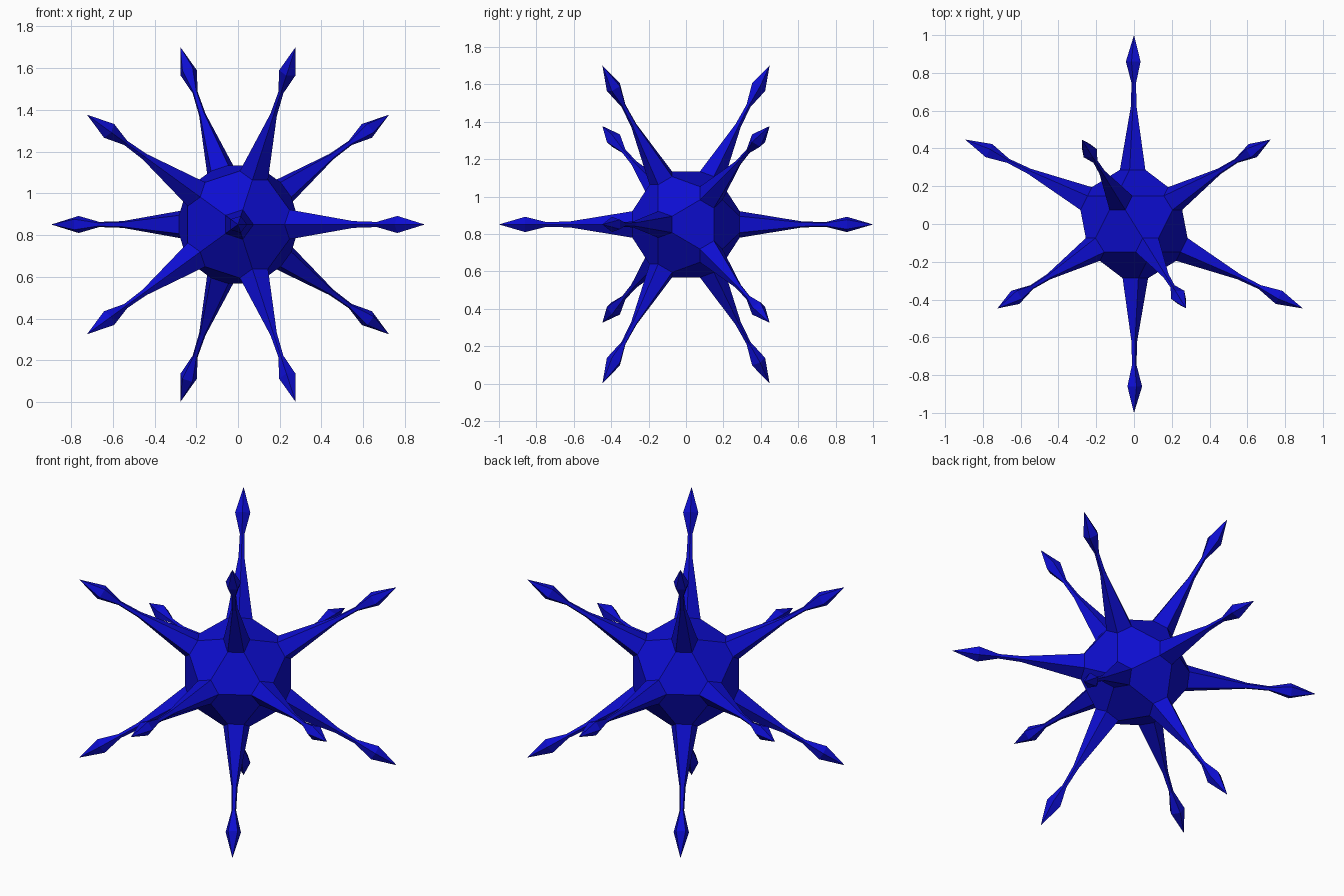
import bpy, bmesh
from math import radians
from mathutils import Matrix

if "Cube" in bpy.data.objects:
    bpy.data.objects.remove(bpy.data.objects["Cube"])

CORE_R = 0.333      # icosahedron radius before its corners are cut
CUT = 0.25          # fraction of each edge removed at a corner
BASE = (CORE_R * (1 - 0.5528 * CUT), CORE_R * CUT * 0.8944)
# (distance from centre, radius) of each pentagonal ring along a spike
RINGS = [(0.62, 0.017), (0.745, 0.013), (0.86, 0.043)]
TIP = 1.0


def place_ring(face, dist, radius):
    """Centre a pentagon on its spike axis at the given distance and radius."""
    centre = face.calc_center_median()
    axis = centre.normalized()
    for v in face.verts:
        v.co = axis * dist + (v.co - centre).normalized() * radius


bm = bmesh.new()

# Core: icosahedron with its twelve corners cut to pentagons
bmesh.ops.create_icosphere(bm, subdivisions=1, radius=CORE_R)
bmesh.ops.bevel(bm, geom=bm.verts[:], offset=CUT * CORE_R * 1.0515,
                offset_type='OFFSET', affect='VERTICES', segments=1, profile=0.5)
caps = [f for f in bm.faces if len(f.verts) == 5]
for f in caps:
    place_ring(f, *BASE)

# Spikes: taper each pentagon to a thin neck, then flare to the head
for dist, radius in RINGS:
    caps = bmesh.ops.extrude_discrete_faces(bm, faces=caps)["faces"]
    for f in caps:
        place_ring(f, dist, radius)

# Pointed tips
for v in bmesh.ops.poke(bm, faces=caps)["verts"]:
    v.co = v.co.normalized() * TIP

# Poles point along y, lowest tips rest on the ground
bm.transform(Matrix.Rotation(radians(90), 4, 'X'))
low = min(v.co.z for v in bm.verts)
bm.transform(Matrix.Translation((0, 0, -low)))
bmesh.ops.recalc_face_normals(bm, faces=bm.faces[:])

mesh = bpy.data.meshes.new("spiked_ball")
bm.to_mesh(mesh)
bm.free()
obj = bpy.data.objects.new("spiked_ball", mesh)
bpy.context.collection.objects.link(obj)

blue = bpy.data.materials.new("deep_blue")
blue.diffuse_color = (0.004, 0.004, 0.64, 1)
blue.use_nodes = True
blue.node_tree.nodes["Principled BSDF"].inputs["Base Color"].default_value = blue.diffuse_color
mesh.materials.append(blue)
